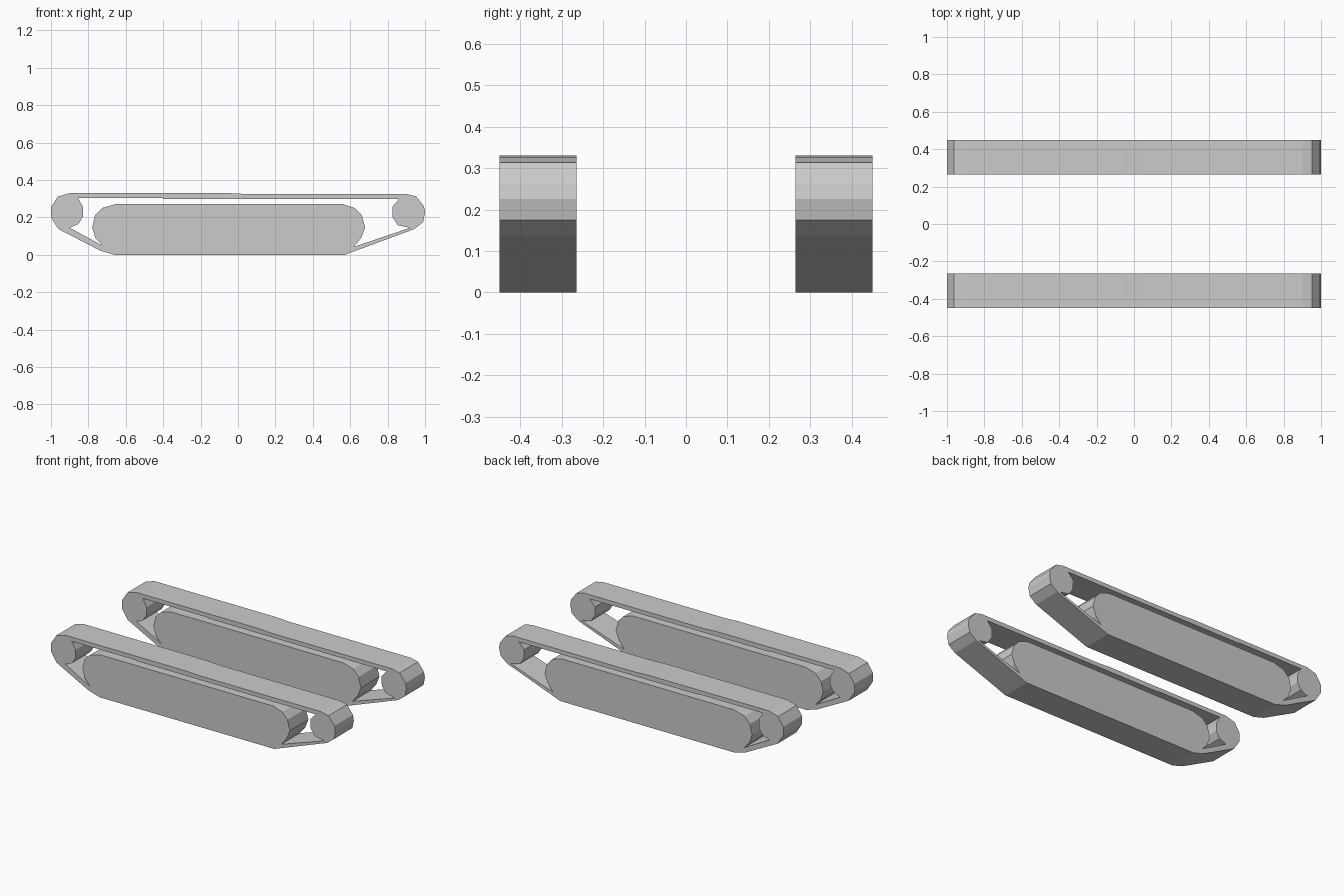
import bpy, bmesh
from math import pi
from mathutils import Matrix

if "Cube" in bpy.data.objects:
    bpy.data.objects.remove(bpy.data.objects["Cube"])

# Outer belt outline (x, z)
outer = [(-1, .255), (-.963, .312), (-.9, .33), (-.05, .33), (.05, .325), (.9, .325),
         (.952, .313), (.994, .26), (1, .225), (.99, .175), (.943, .138),
         (.64, .026), (.57, 0), (-.66, 0), (-.735, .022), (-.96, .138), (-1, .2)]

# Opening between belt, end wheels and central roller block
opening = [(-.855, .304), (-.4, .304), (-.4, .3), (.86, .298),
           (.825, .257), (.827, .2), (.855, .158), (.92, .145),
           (.62, .043), (.658, .09), (.68, .145), (.663, .21), (.626, .25), (.56, .271),
           (-.655, .271), (-.727, .25), (-.765, .21), (-.78, .145), (-.762, .09),
           (-.725, .05), (-.9, .145), (-.853, .165), (-.828, .205), (-.828, .255)]


def extruded_profile(name, loops, half_width):
    """Fill 2D loops (inner loops become holes), extrude, stand upright."""
    curve = bpy.data.curves.new(name, 'CURVE')
    curve.dimensions = '2D'
    curve.fill_mode = 'BOTH'
    curve.extrude = half_width
    for pts in loops:
        spline = curve.splines.new('POLY')
        spline.points.add(len(pts) - 1)
        for p, (x, z) in zip(spline.points, pts):
            p.co = (x, z, 0, 1)
        spline.use_cyclic_u = True
    temp = bpy.data.objects.new(name, curve)
    bpy.context.collection.objects.link(temp)
    bpy.context.view_layer.update()
    graph = bpy.context.evaluated_depsgraph_get()
    mesh = bpy.data.meshes.new_from_object(temp.evaluated_get(graph))
    bpy.data.objects.remove(temp)
    bm = bmesh.new()
    bm.from_mesh(mesh)
    bmesh.ops.remove_doubles(bm, verts=bm.verts, dist=1e-5)
    bmesh.ops.transform(bm, matrix=Matrix.Rotation(pi / 2, 4, 'X'), verts=bm.verts)
    bmesh.ops.recalc_face_normals(bm, faces=bm.faces)
    for f in bm.faces:
        f.smooth = False
    bm.to_mesh(mesh)
    bm.free()
    mesh.name = name
    return mesh


# Two identical tracks, one on each side
track_mesh = extruded_profile("track", [outer, opening], 0.093)
for name, y in (("right_track", -.357), ("left_track", .357)):
    track = bpy.data.objects.new(name, track_mesh)
    track.location.y = y
    bpy.context.collection.objects.link(track)
